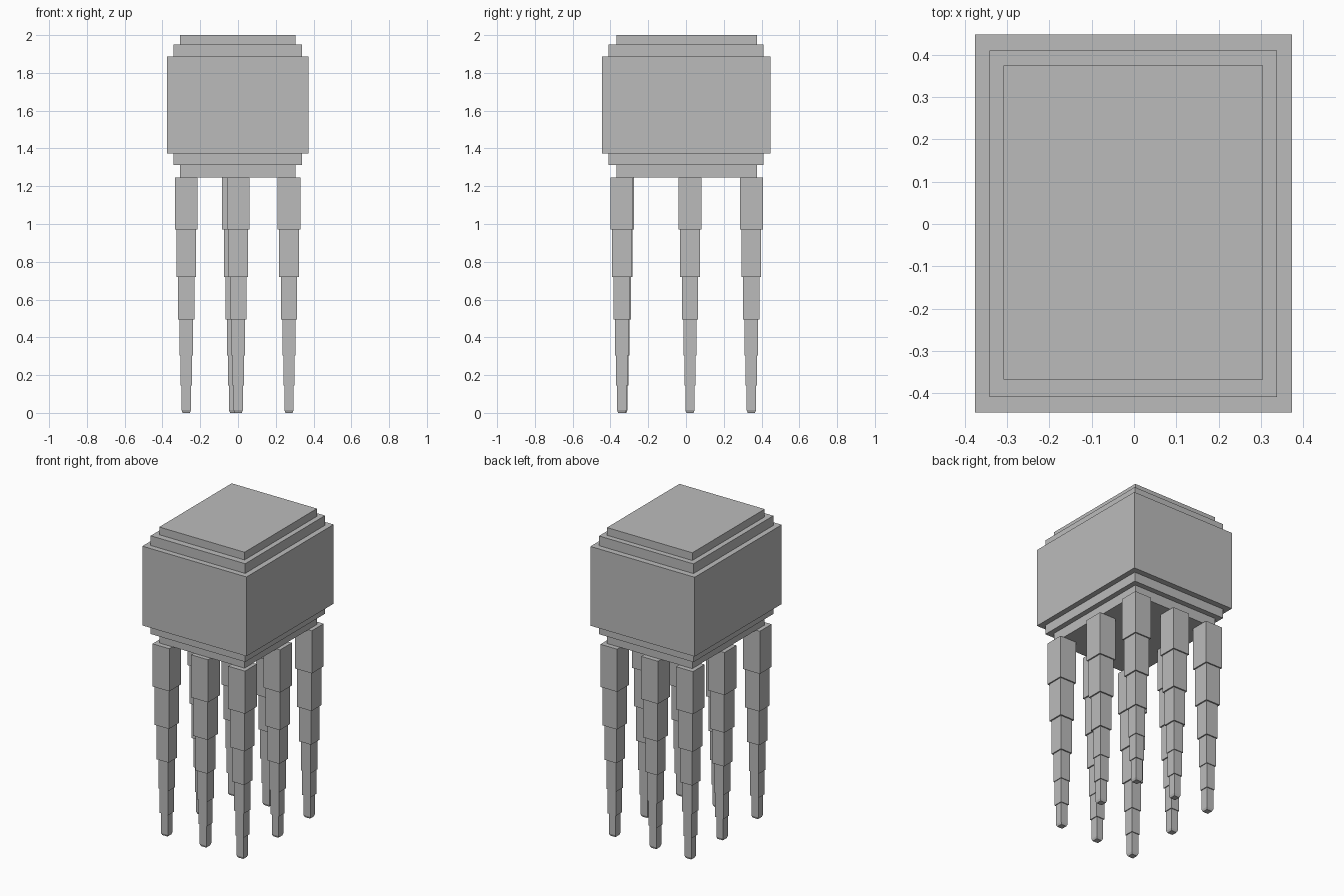
import bpy, bmesh
from mathutils import Matrix, Vector

if "Cube" in bpy.data.objects:
    bpy.data.objects.remove(bpy.data.objects["Cube"])

grey = bpy.data.materials.new("plain grey")
grey.diffuse_color = (0.5, 0.5, 0.5, 1)
grey.use_nodes = True
grey.node_tree.nodes["Principled BSDF"].inputs["Base Color"].default_value = grey.diffuse_color


def add_box(bm, x0, x1, y0, y1, z0, z1):
    """Add an axis-aligned box and return its vertices."""
    centre = Vector(((x0 + x1) / 2, (y0 + y1) / 2, (z0 + z1) / 2))
    size = Matrix.Diagonal((x1 - x0, y1 - y0, z1 - z0, 1))
    return bmesh.ops.create_cube(bm, size=1, matrix=Matrix.Translation(centre) @ size)["verts"]


def finish(bm, name):
    mesh = bpy.data.meshes.new(name)
    bm.to_mesh(mesh)
    bm.free()
    mesh.materials.append(grey)
    bpy.context.collection.objects.link(bpy.data.objects.new(name, mesh))


# Body: three nested blocks, each narrower and taller than the last
for name, box in (
    ("body_main", (-0.376, 0.373, -0.445, 0.448, 1.372, 1.887)),
    ("body_step", (-0.341, 0.338, -0.409, 0.410, 1.312, 1.95)),
    ("body_cap", (-0.308, 0.305, -0.368, 0.375, 1.247, 2.0)),
):
    bm = bmesh.new()
    add_box(bm, *box)
    finish(bm, name)

# Tentacles: stacked segments that narrow downwards, with a chamfered tip
levels = [1.247, 0.97, 0.72, 0.495, 0.305, 0.145, 0.0]
widths = [0.121, 0.104, 0.086, 0.070, 0.060, 0.049]


def tentacle(name, x, y):
    bm = bmesh.new()
    for top, bottom, width in zip(levels, levels[1:], widths):
        h = width / 2
        tip = bottom == 0
        verts = add_box(bm, x - h, x + h, y - h, y + h, 0.014 if tip else bottom, top)
        if tip:
            low = [f for f in bm.faces if all(v in verts for v in f.verts) and f.normal.z < -0.9]
            end = bmesh.ops.extrude_discrete_faces(bm, faces=low)["faces"][0]
            for v in end.verts:
                v.co = (x + (v.co.x - x) * 0.78, y + (v.co.y - y) * 0.78, 0)
    finish(bm, name)


# Ring of eight around an open middle
rows = {
    "front": [("left", -0.274, -0.340), ("middle", 0.001, -0.335), ("right", 0.270, -0.340)],
    "side": [("left", -0.274, 0.021), ("right", 0.270, 0.021)],
    "back": [("left", -0.274, 0.346), ("middle", -0.023, 0.346), ("right", 0.270, 0.346)],
}
for row, spots in rows.items():
    for side, x, y in spots:
        tentacle(f"tentacle_{row}_{side}", x, y)
